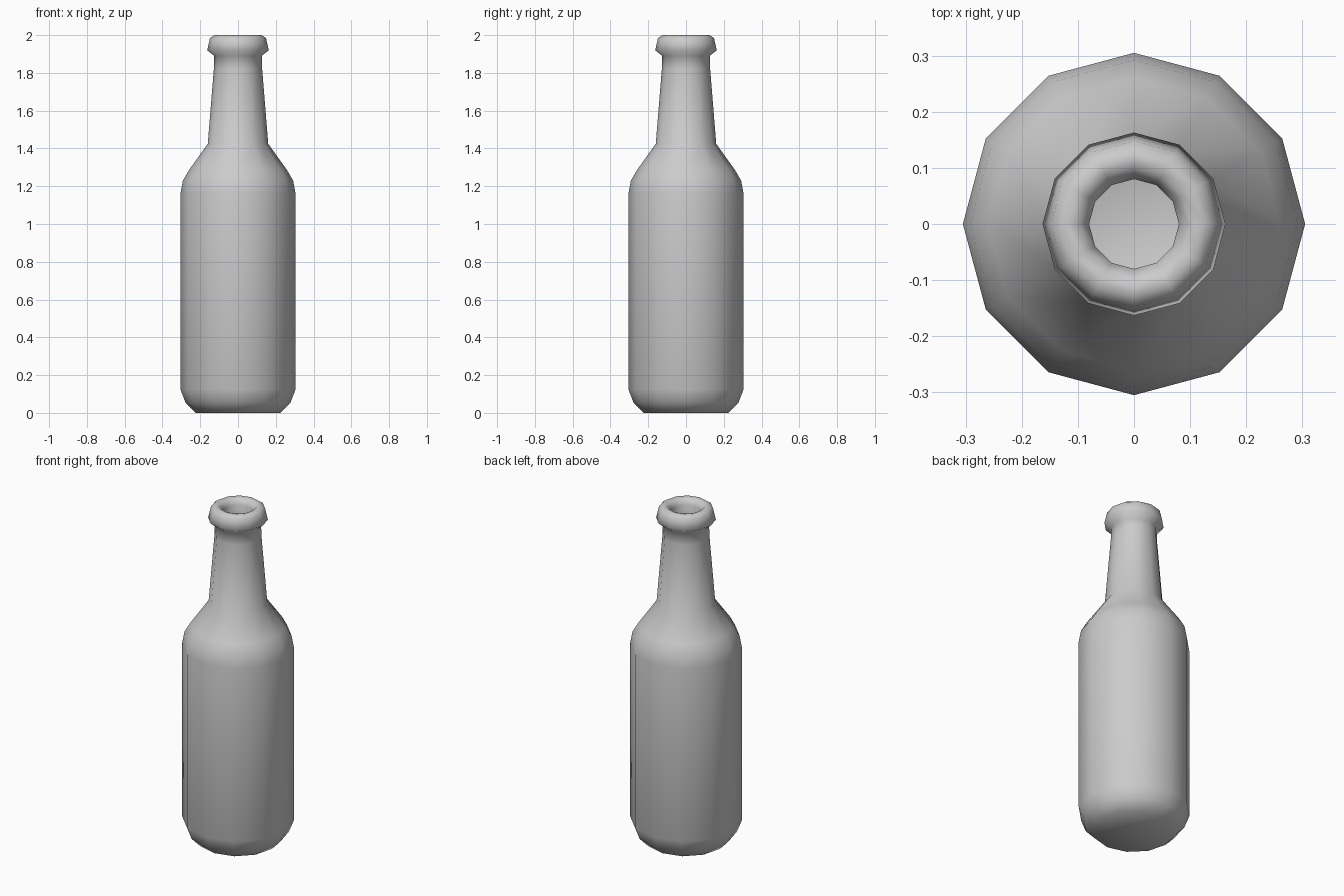
import bpy, bmesh, math

if "Cube" in bpy.data.objects:
    bpy.data.objects.remove(bpy.data.objects["Cube"])

SIDES = 12


def lathe(name, profile):
    """Revolve (radius, z) points around z; radius 0 makes a pole."""
    bm = bmesh.new()
    rings = []
    for r, z in profile:
        if r == 0:
            rings.append([bm.verts.new((0, 0, z))] * SIDES)
        else:
            rings.append([bm.verts.new((r * math.cos(math.tau * i / SIDES),
                                        r * math.sin(math.tau * i / SIDES), z))
                          for i in range(SIDES)])
    for a, b in zip(rings, rings[1:]):
        for i in range(SIDES):
            j = (i + 1) % SIDES
            corners = list(dict.fromkeys((a[i], a[j], b[j], b[i])))
            bm.faces.new(corners).smooth = True
    bmesh.ops.recalc_face_normals(bm, faces=bm.faces)
    mesh = bpy.data.meshes.new(name)
    bm.to_mesh(mesh)
    bm.free()
    obj = bpy.data.objects.new(name, mesh)
    bpy.context.collection.objects.link(obj)
    return obj


# Outside: base, body, shoulder, tapering neck, lip
outside = [(0, 0.0), (0.225, 0.0), (0.278, 0.055), (0.305, 0.125),
           (0.305, 1.16), (0.292, 1.23), (0.26, 1.285), (0.16, 1.425),
           (0.128, 1.82), (0.126, 1.89), (0.163, 1.92), (0.148, 1.985),
           (0.125, 2.0)]

# Inside: rounded mouth and hollow interior
inside = [(0.10, 1.995), (0.08, 1.965), (0.095, 1.82), (0.13, 1.42),
          (0.23, 1.27), (0.27, 1.15), (0.27, 0.13), (0.20, 0.04), (0, 0.04)]

lathe("bottle", outside + inside)
